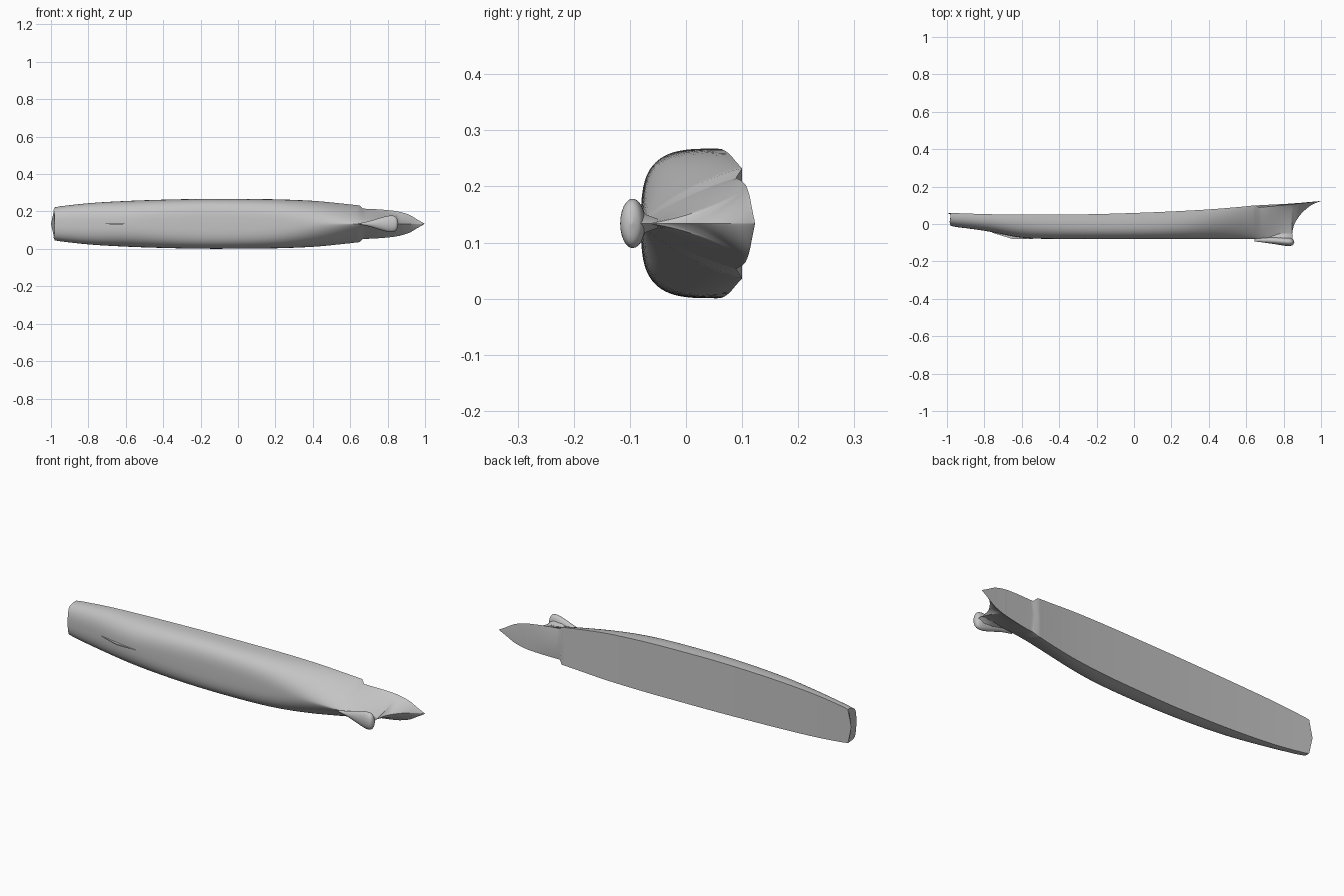
import bpy, bmesh, math

cube = bpy.data.objects.get("Cube")
if cube:
    bpy.data.objects.remove(cube)

MID = 0.134  # height of the centreline plane

paint = bpy.data.materials.new("hull_grey")
paint.use_nodes = True
GREY = (0.55, 0.55, 0.55, 1)
paint.diffuse_color = GREY
paint.node_tree.nodes["Principled BSDF"].inputs["Base Color"].default_value = GREY


def finish(name, bm, angle=35):
    bmesh.ops.remove_doubles(bm, verts=bm.verts, dist=0.0002)
    bmesh.ops.recalc_face_normals(bm, faces=bm.faces)
    mesh = bpy.data.meshes.new(name)
    bm.to_mesh(mesh)
    bm.free()
    mesh.materials.append(paint)
    obj = bpy.data.objects.new(name, mesh)
    bpy.context.collection.objects.link(obj)
    bpy.ops.object.select_all(action='DESELECT')
    obj.select_set(True)
    bpy.context.view_layer.objects.active = obj
    bpy.ops.object.shade_smooth_by_angle(angle=math.radians(angle))
    return obj


def loft(bm, loops):
    """Skin closed loops of equal length and cap both ends."""
    rings = [[bm.verts.new(p) for p in loop] for loop in loops]
    for a, b in zip(rings, rings[1:]):
        for i in range(len(a)):
            j = (i + 1) % len(a)
            bm.faces.new((a[i], a[j], b[j], b[i]))
    bm.faces.new(rings[0])
    bm.faces.new(rings[-1])


def refine(rows, steps):
    """Smoothly interpolate between rows (Catmull-Rom on the row index)."""
    out = []
    for k in range(len(rows) - 1):
        p0, p1 = rows[max(k - 1, 0)], rows[k]
        p2, p3 = rows[k + 1], rows[min(k + 2, len(rows) - 1)]
        for s in range(steps):
            t = s / steps
            row = []
            for a, b, c, d in zip(p0, p1, p2, p3):
                h = c - b
                m1 = (h + b - a) / 2 if k else h
                m2 = (h + d - c) / 2
                row.append(b + m1 * t + (3 * h - 2 * m1 - m2) * t**2 + (m1 + m2 - 2 * h) * t**3)
            out.append(row)
    return out + [rows[-1]]


# Hull stations: x, half beam, deck edge y, keel y, fullness, deck centre y
main = [
    (-1, .088, .06, -.01, 2.6, .06),
    (-.8, .11, .053, -.036, 2.6, .053),
    (-.6, .122, .05, -.073, 2.6, .05),
    (-.4, .129, .05, -.08, 3, .05),
    (-.2, .133, .053, -.08, 3.3, .053),
    (0, .133, .059, -.08, 3.3, .059),
    (.2, .131, .067, -.08, 2.9, .067),
    (.4, .123, .078, -.08, 2, .078),
    (.55, .109, .09, -.08, 1.5, .09),
    (.65, .098, .1, -.08, 1.25, .1),
]
# Stepped-in bow with flared sections and raked stem
bow = [
    (.668, .081, .089, -.08, 1.2, .1),
    (.72, .079, .093, -.08, 1.05, .103),
    (.78, .075, .1, -.08, .9, .106),
    (.838, .069, .106, -.08, .75, .109),
    (.847, .067, .107, -.04, .8, .11),
    (.86, .065, .108, .005, .85, .111),
    (.89, .057, .111, .05, 1, .113),
    (.92, .046, .114, .08, 1.1, .116),
    (.955, .025, .118, .105, 1.2, .119),
    (.997, .001, .123, .122, 1.2, .123),
]
SIDE = 20


def section(row):
    x, beam, deck, keel, full, crown = row
    loop = []
    for i in range(2 * SIDE + 1):
        t = math.pi * i / (2 * SIDE)
        wide = math.copysign(abs(math.cos(t)) ** (2 / full), math.cos(t))
        deep = max(math.sin(t), 0) ** (2 / full)
        # raked and bowed transom
        shift = .02 * max(deep, wide * wide) if x < -.999 else 0
        loop.append((x + shift, deck + (keel - deck) * deep, MID + beam * wide))
    loop.append((x, crown, MID))
    return loop


bm = bmesh.new()
loft(bm, [section(r) for r in refine(main, 4) + refine(bow, 3)])
finish("hull", bm)

# Teardrop bulb under the bow: x, half width, half depth, centre y
bulb = [
    (.645, .003, .007, -.086),
    (.7, .014, .013, -.087),
    (.76, .032, .019, -.09),
    (.805, .043, .022, -.094),
    (.835, .042, .021, -.096),
    (.85, .029, .015, -.097),
    (.857, .001, .001, -.097),
]
ROUND = 24
bm = bmesh.new()
loft(bm, [[(x, cy + d * math.sin(a), MID + w * math.cos(a))
           for a in (math.tau * i / ROUND for i in range(ROUND))]
          for x, w, d, cy in refine(bulb, 4)])
finish("bow_bulb", bm, 60)


# Flared neck blending the bulb into the stem
bm = bmesh.new()
loft(bm, [[(.7, y, MID), (.77, y, MID + w), (.82, y, MID + w),
           (tip, y, MID), (.82, y, MID - w), (.77, y, MID - w)]
          for y, w, tip in ((-.085, .028, .85), (-.072, .016, .847), (-.05, .008, .846))])
finish("bulb_neck", bm, 60)

# Thin skeg where the keel turns up toward the stern
bm = bmesh.new()
loft(bm, [[(x, -.04, MID + w), (x, low, MID + w), (x, low, MID - w), (x, -.04, MID - w)]
          for x, low, w in ((-.76, -.046, .001), (-.65, -.08, .003), (-.54, -.08, .001))])
finish("skeg", bm)
